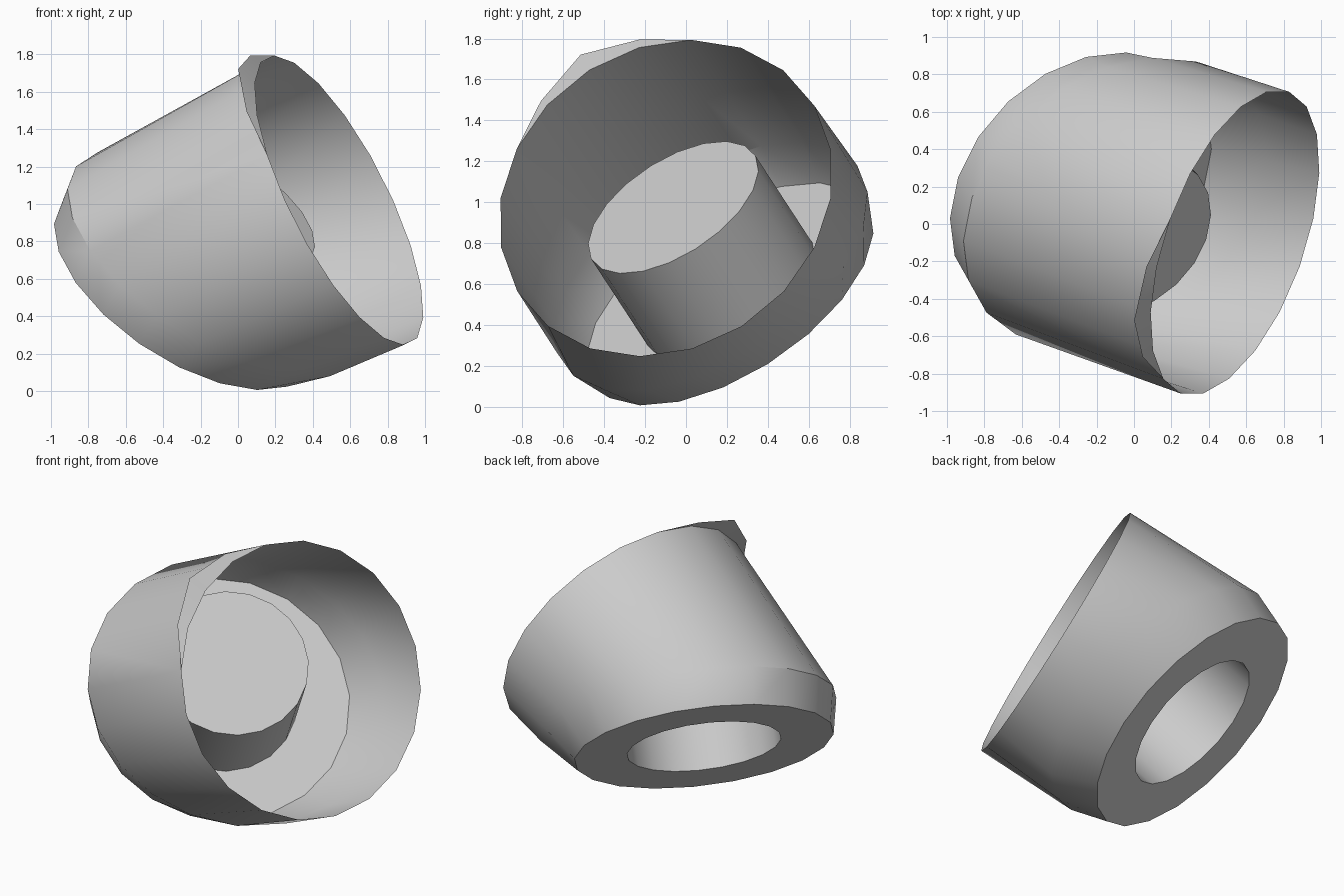
import bpy, bmesh, math
from mathutils import Vector

cube = bpy.data.objects.get("Cube")
if cube:
    bpy.data.objects.remove(cube, do_unlink=True)

grey = bpy.data.materials.new("plain_grey")
grey.use_nodes = True
color = (0.6, 0.6, 0.6, 1)
grey.diffuse_color = color
grey.node_tree.nodes["Principled BSDF"].inputs["Base Color"].default_value = color

# The floor and the mouth each have their own axis, tilted apart in one plane
floor_axis = Vector((0.485, -0.478, 0.732)).normalized()
mouth_axis = Vector((0.85, -0.305, 0.43)).normalized()
side = mouth_axis.cross(floor_axis).normalized()
floor_center = Vector((-0.285, 0.215, 0.55))
mouth_center = Vector((0.54, -0.10, 1.02))
SEGMENTS = 20
ANGLES = [2 * math.pi * i / SEGMENTS for i in range(SEGMENTS)]


def ring(center, axis, radius, lift=lambda a: 0):
    """Points around an axis; radius and lift depend on the angle from the lip."""
    up = side.cross(axis)
    return [center + axis * lift(a)
            + (up * math.cos(a) + side * math.sin(a)) * radius(a) for a in ANGLES]


def build(name, rings, cap=False, keep=lambda i: True):
    """Bridge successive rings into a sheet, with an optional end cap."""
    bm = bmesh.new()
    loops = [[bm.verts.new(p) for p in r] for r in rings]
    for low, high in zip(loops, loops[1:]):
        for i in range(SEGMENTS):
            if keep(i):
                j = (i + 1) % SEGMENTS
                bm.faces.new((low[i], low[j], high[j], high[i]))
    if cap:
        bm.faces.new(loops[-1])
    bmesh.ops.delete(bm, geom=[v for v in bm.verts if not v.link_faces], context='VERTS')
    bmesh.ops.remove_doubles(bm, verts=bm.verts, dist=0.0005)
    mesh = bpy.data.meshes.new(name)
    bm.to_mesh(mesh)
    bm.free()
    mesh.materials.append(grey)
    obj = bpy.data.objects.new(name, mesh)
    bpy.context.collection.objects.link(obj)
    bpy.ops.object.select_all(action='DESELECT')
    obj.select_set(True)
    bpy.context.view_layer.objects.active = obj
    bpy.ops.object.shade_smooth_by_angle(angle=math.radians(32))
    return obj


def bulge(a):
    return (0.5 - 0.5 * math.cos(a)) ** 3


def lip(a):
    return max(0, 1 - abs(math.remainder(a, 2 * math.pi)) / math.radians(36))


# Outer wall: collar on the floor, bulging on the low side, then a straight run to the mouth
floor_edge = ring(floor_center, floor_axis, lambda a: 0.80)
collar = ring(floor_center, floor_axis, lambda a: 0.845 + 0.17 * bulge(a), lambda a: 0.23)
mouth = ring(mouth_center, mouth_axis, lambda a: 0.857)
build("outer_wall", [floor_edge, collar, mouth])

# Flared crescent lip on the high side of the mouth
lip_edge = ring(mouth_center, mouth_axis, lambda a: 0.857 + 0.12 * lip(a),
                lambda a: -0.03 * min(1, 2 * lip(a)))
build("pouring_lip", [mouth, lip_edge], keep=lambda i: min(i, SEGMENTS - 1 - i) < 2)

# Ring-shaped floor
hole = ring(floor_center, floor_axis, lambda a: 0.475)
build("ring_floor", [hole, floor_edge])

# Hollow centre post, open below and closed on top
post_top = ring(floor_center, floor_axis, lambda a: 0.475, lambda a: 0.58)
build("center_post", [hole, post_top], cap=True)
